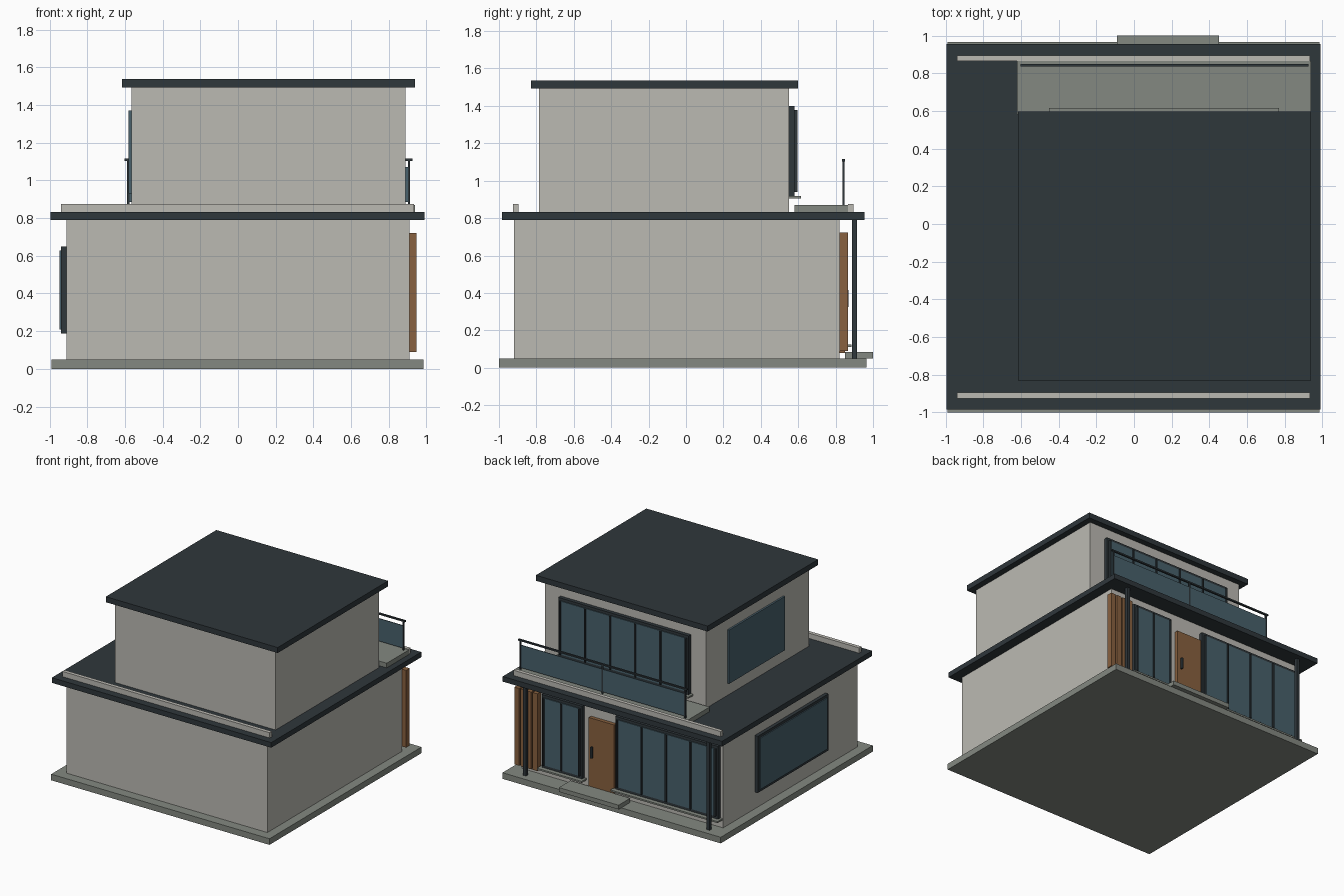
import bpy

def mat(name, r, g, b):
    m = bpy.data.materials.new(name)
    m.diffuse_color = (r, g, b, 1)
    return m

WALL = mat("plaster", 0.50, 0.49, 0.45)
DARK = mat("dark_metal", 0.028, 0.038, 0.044)
STONE = mat("concrete", 0.23, 0.25, 0.22)
GLASS = mat("glass", 0.065, 0.12, 0.15)
WOOD = mat("timber", 0.25, 0.12, 0.05)

FACES = [(0, 2, 3, 1), (4, 5, 7, 6), (0, 1, 5, 4), (2, 6, 7, 3), (0, 4, 6, 2), (1, 3, 7, 5)]

def box(name, x, y, z, m):
    """Box from (min, max) ranges on each axis."""
    me = bpy.data.meshes.new(name)
    me.from_pydata([(a, b, c) for c in z for b in y for a in x], [], FACES)
    me.materials.append(m)
    ob = bpy.data.objects.new(name, me)
    bpy.context.collection.objects.link(ob)
    return ob

def back_window(name, x, z, wall_y, panes, sill=True):
    """Framed window on the +y wall with evenly spaced mullions."""
    b = 0.022
    box(name + "_frame", x, (wall_y, wall_y + 0.03), z, DARK)
    gx, gz = (x[0] + b, x[1] - b), (z[0] + b, z[1] - b)
    box(name + "_glass", gx, (wall_y + 0.02, wall_y + 0.036), gz, GLASS)
    for i in range(panes + 1):
        c = gx[0] + (gx[1] - gx[0]) * i / panes
        box(name + "_mullion", (c - 0.006, c + 0.006), (wall_y + 0.03, wall_y + 0.046), gz, DARK)
    if sill:
        box(name + "_sill", (x[0] - 0.02, x[1] + 0.02), (wall_y, wall_y + 0.065),
            (z[0] - 0.013, z[0]), STONE)

# Base and entrance step
box("base_slab", (-0.99, 0.985), (-1.0, 0.965), (0, 0.05), STONE)
box("entrance_step", (-0.09, 0.45), (0.85, 1.0), (0.05, 0.085), STONE)

# Ground floor, roof and parapets
box("ground_floor", (-0.91, 0.91), (-0.92, 0.82), (0.05, 0.79), WALL)
box("lower_roof", (-0.995, 0.99), (-0.985, 0.955), (0.79, 0.832), DARK)
for y in (-0.91, 0.88):
    box("parapet", (-0.94, 0.935), (y - 0.015, y + 0.015), (0.832, 0.875), WALL)

# Upper floor and roof
box("upper_floor", (-0.565, 0.89), (-0.785, 0.55), (0.832, 1.492), WALL)
box("upper_roof", (-0.615, 0.94), (-0.83, 0.598), (1.492, 1.537), DARK)

# Balcony with glass railing
box("balcony_floor", (-0.62, 0.94), (0.58, 0.865), (0.832, 0.87), STONE)
box("balcony_handrail", (-0.602, 0.925), (0.835, 0.85), (1.103, 1.115), DARK)
for x in (-0.583, 0.165, 0.908):
    box("balcony_post", (x - 0.006, x + 0.006), (0.836, 0.848), (0.87, 1.105), DARK)
box("balcony_glass", (-0.577, 0.902), (0.839, 0.845), (0.885, 1.07), GLASS)

# Back windows
back_window("upper_window", (-0.43, 0.75), (0.918, 1.40), 0.55, 5)
back_window("large_window", (-0.885, 0.045), (0.125, 0.72), 0.82, 4)
back_window("small_window", (0.345, 0.71), (0.125, 0.72), 0.82, 2)

# Side windows on the left wall
box("side_window_frame", (-0.938, -0.91), (-0.50, 0.41), (0.187, 0.65), DARK)
box("side_window_glass", (-0.946, -0.92), (-0.478, 0.388), (0.209, 0.628), GLASS)
box("upper_side_window", (-0.58, -0.565), (-0.45, 0.27), (0.93, 1.37), GLASS)

# Door and handle
box("door", (0.055, 0.285), (0.82, 0.85), (0.08, 0.645), WOOD)
box("door_handle", (0.245, 0.259), (0.85, 0.868), (0.325, 0.415), DARK)

# Timber slats at the corner
for i in range(4):
    x = 0.74 + i * 0.055
    box("timber_slat", (x, x + 0.043), (0.82, 0.865), (0.09, 0.722), WOOD)

# Porch columns
for x in (-0.84, 0.82):
    box("porch_column", (x - 0.013, x + 0.013), (0.888, 0.914), (0.05, 0.79), DARK)
